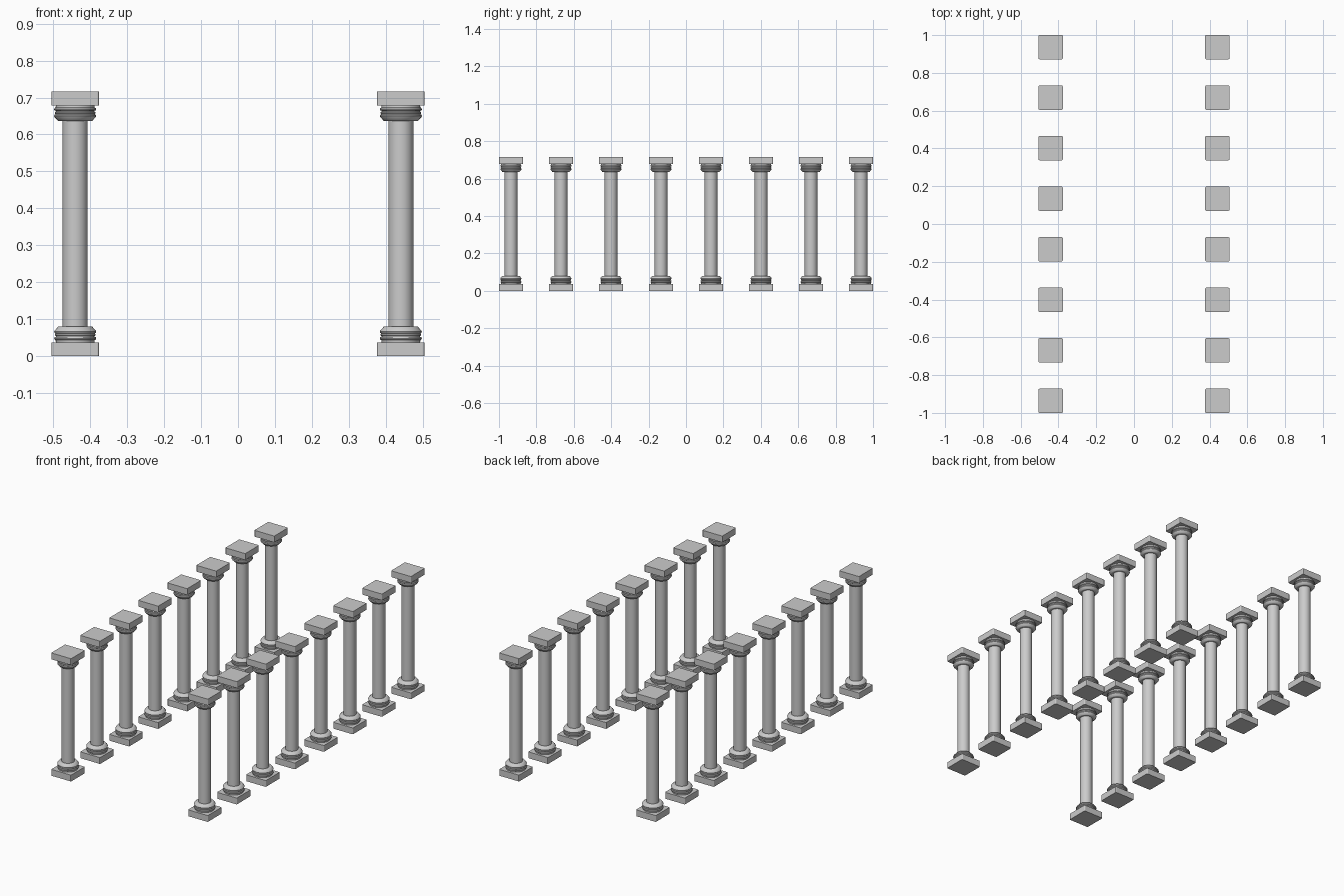
import bpy, bmesh, math

if "Cube" in bpy.data.objects:
    bpy.data.objects.remove(bpy.data.objects["Cube"])

H = 0.716          # column height
HALF = 0.064       # half width of the square blocks
BLOCK = 0.037      # block thickness
SIDES = 32


def block_mesh():
    # square block with slightly rounded upright corners
    bm = bmesh.new()
    bmesh.ops.create_cube(bm, size=1)
    for v in bm.verts:
        v.co.x *= 2 * HALF
        v.co.y *= 2 * HALF
        v.co.z *= BLOCK
    upright = [e for e in bm.edges
               if abs(e.verts[0].co.z - e.verts[1].co.z) > BLOCK / 2]
    bmesh.ops.bevel(bm, geom=upright, offset=0.005, segments=3,
                    profile=0.5, affect='EDGES')
    me = bpy.data.meshes.new("block")
    bm.to_mesh(me)
    bm.free()
    return me


def lathe_mesh(name, profile, flip=False):
    # closed turned part from (radius, height) points
    bm = bmesh.new()
    rings = []
    for r, z in profile:
        z = H - z if flip else z
        rings.append([bm.verts.new((r * math.cos(2 * math.pi * i / SIDES),
                                    r * math.sin(2 * math.pi * i / SIDES), z))
                      for i in range(SIDES)])
    for a, b in zip(rings, rings[1:]):
        for i in range(SIDES):
            j = (i + 1) % SIDES
            bm.faces.new((a[i], a[j], b[j], b[i]))
    bm.faces.new(rings[0])
    bm.faces.new(rings[-1])
    bmesh.ops.recalc_face_normals(bm, faces=bm.faces)
    for f in bm.faces:
        f.smooth = len(f.verts) == 4
    for e in bm.edges:
        if len(e.link_faces) == 2 and e.calc_face_angle() > math.radians(35):
            e.smooth = False
    me = bpy.data.meshes.new(name)
    bm.to_mesh(me)
    bm.free()
    return me


# stacked rings between block and shaft
collar = [(0.052, 0.036), (0.053, 0.043), (0.056, 0.045), (0.057, 0.048),
          (0.056, 0.051), (0.052, 0.052), (0.052, 0.054), (0.055, 0.056),
          (0.055, 0.059), (0.053, 0.061), (0.056, 0.063), (0.057, 0.066),
          (0.055, 0.070), (0.051, 0.074), (0.047, 0.079), (0.045, 0.080),
          (0.033, 0.080)]

block = block_mesh()
base_ring = lathe_mesh("base_ring", collar)
capital_ring = lathe_mesh("capital_ring", collar, True)
shaft = lathe_mesh("shaft", [(0.034, 0.078), (0.034, H - 0.078)])

parts = [("plinth", block, BLOCK / 2), ("base_ring", base_ring, 0),
         ("shaft", shaft, 0), ("capital_ring", capital_ring, 0),
         ("top_slab", block, H - BLOCK / 2)]

# two rows of eight columns
for side, x in (("left", -0.441), ("right", 0.441)):
    for n in range(8):
        y = (-1 + HALF) + n * 2 * (1 - HALF) / 7
        for name, mesh, z in parts:
            ob = bpy.data.objects.new(f"{side}_column_{n + 1}_{name}", mesh)
            ob.location = (x, y, z)
            bpy.context.collection.objects.link(ob)
